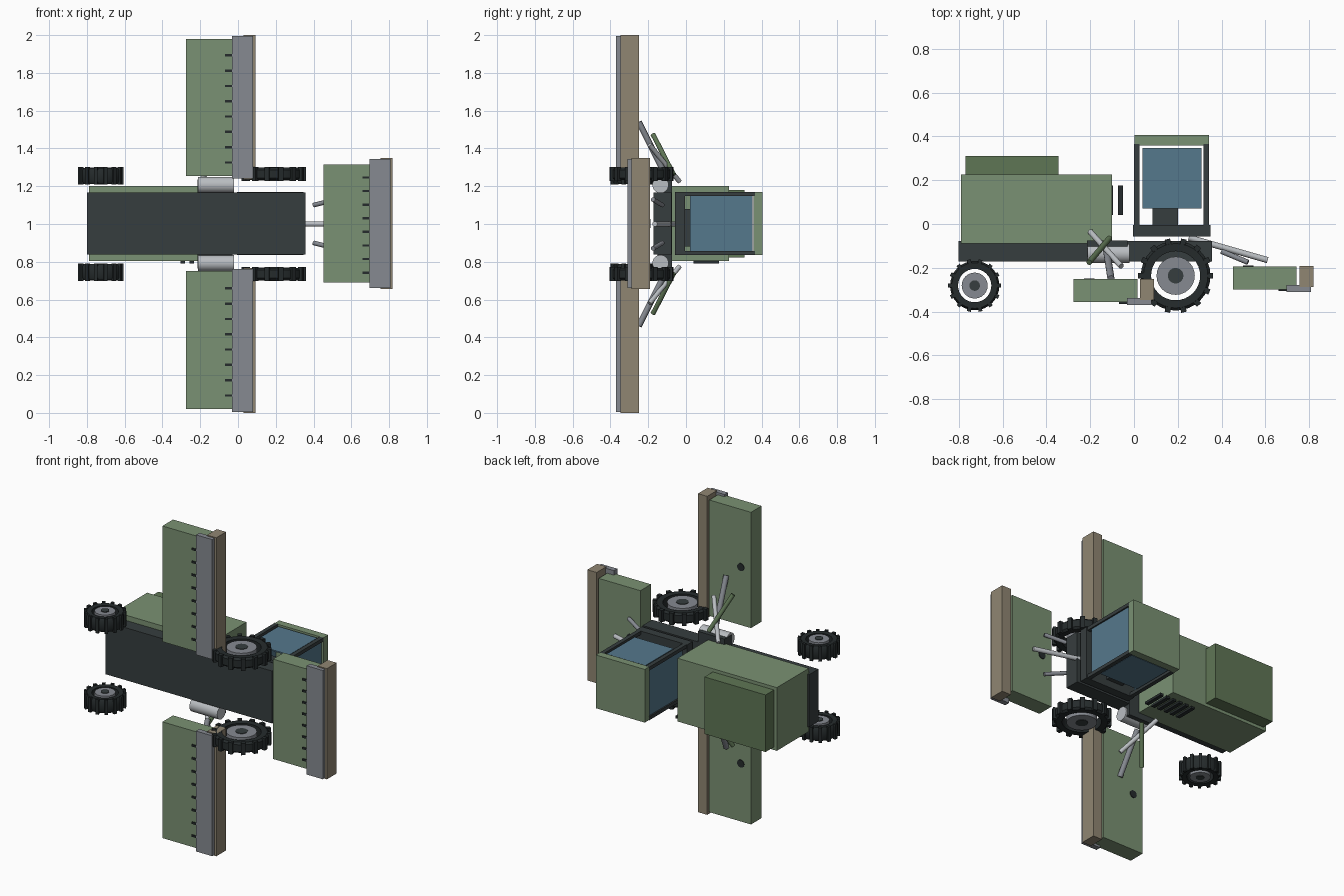
import bpy, bmesh, math
from mathutils import Vector, Matrix

if "Cube" in bpy.data.objects:
    bpy.data.objects.remove(bpy.data.objects["Cube"])


def material(name, hex_colour):
    m = bpy.data.materials.new(name)
    rgb = [int(hex_colour[i:i + 2], 16) / 255 for i in (0, 2, 4)]
    m.diffuse_color = [c / 12.92 if c < 0.04045 else ((c + 0.055) / 1.055) ** 2.4 for c in rgb] + [1]
    m.use_nodes = True
    m.node_tree.nodes["Principled BSDF"].inputs["Base Color"].default_value = m.diffuse_color
    return m


GREEN = material("field green", "7A9173")
DARK_GREEN = material("dark green", "5F7655")
CHARCOAL = material("charcoal", "363D3E")
RUBBER = material("rubber", "252B2C")
GREY = material("steel grey", "868A91")
SILVER = material("silver", "B9BDC1")
TAN = material("tan", "908672")
GLASS = material("blue glass", "55788C")


def finish(name, bm, mat, smooth=False):
    bmesh.ops.recalc_face_normals(bm, faces=bm.faces)
    me = bpy.data.meshes.new(name)
    bm.to_mesh(me)
    bm.free()
    me.materials.append(mat)
    ob = bpy.data.objects.new(name, me)
    bpy.context.collection.objects.link(ob)
    if smooth:
        bpy.ops.object.select_all(action='DESELECT')
        ob.select_set(True)
        bpy.context.view_layer.objects.active = ob
        bpy.ops.object.shade_smooth_by_angle(angle=math.radians(35))
    return ob


def add_box(bm, x, y, z):
    size = [b - a for a, b in (x, y, z)]
    mid = [(a + b) / 2 for a, b in (x, y, z)]
    bmesh.ops.create_cube(bm, size=1, matrix=Matrix.Translation(mid) @ Matrix.Diagonal((*size, 1)))


def boxes(name, mat, *ranges):
    bm = bmesh.new()
    for r in ranges:
        add_box(bm, *r)
    return finish(name, bm, mat)


def tube(name, mat, a, b, r, segments=16):
    a, b = Vector(a), Vector(b)
    bm = bmesh.new()
    rot = (b - a).to_track_quat('Z', 'Y').to_matrix().to_4x4()
    bmesh.ops.create_cone(bm, cap_ends=True, segments=segments, radius1=r, radius2=r,
                          depth=(b - a).length, matrix=Matrix.Translation((a + b) / 2) @ rot)
    return finish(name, bm, mat, True)


def wheel(name, x, y, z, r, inner, width, lugs=14):
    h = width / 2
    # Tyre: a closed profile swept around the z direction
    profile = [(inner, -h * .85), (r * .86, -h * .9), (r * .93, -h * .6), (r * .93, h * .6),
               (r * .86, h * .9), (inner, h * .85)]
    bm = bmesh.new()
    n = 32
    rings = [[bm.verts.new((x + p * math.cos(t), y + p * math.sin(t), z + q)) for p, q in profile]
             for t in (math.tau * i / n for i in range(n))]
    for i in range(n):
        a, b = rings[i], rings[(i + 1) % n]
        for j in range(len(profile)):
            k = (j + 1) % len(profile)
            bm.faces.new((a[j], a[k], b[k], b[j]))
    finish(name + "_tyre", bm, RUBBER, True)
    # Tread lugs
    bm = bmesh.new()
    for i in range(lugs):
        m = (Matrix.Translation((x, y, z)) @ Matrix.Rotation(math.tau * i / lugs, 4, 'Z')
             @ Matrix.Translation((r * .93, 0, 0)) @ Matrix.Diagonal((r * .14, r * .15, width, 1)))
        bmesh.ops.create_cube(bm, size=1, matrix=m)
    finish(name + "_lugs", bm, RUBBER)
    # Rim disc and hub
    tube(name + "_rim", GREY, (x, y, z - h * .92), (x, y, z + h * .92), inner * .78, 24)
    tube(name + "_hub", CHARCOAL, (x, y, z - h), (x, y, z + h), inner * .32, 16)


def mower(name, x, top, z0, z1, teeth, inset_low, inset_high):
    mid = (z0 + z1) / 2
    boxes(name + "_deck", GREEN, ((x, x + .29), (top - .105, top), (z0 + inset_low, z1 - inset_high)))
    boxes(name + "_front_bar", TAN, ((x + .303, x + .367), (top - .095, top + .002), (z0, z1)))
    boxes(name + "_skid", GREY, ((x + .243, x + .355), (top - .118, top - .085), (z0 + .006, z1 - .006)))
    bm = bmesh.new()
    for i in range(8):
        z = mid - .008 + (i - 3.5) * teeth
        add_box(bm, (x + .207, x + .25), (top - .112, top - .1), (z - .006, z + .006))
    finish(name + "_teeth", bm, RUBBER)
    tube(name + "_deck_cap", RUBBER, (x + .07, top + .004, mid), (x + .07, top - .01, mid), .024)


# Frame and engine body
boxes("chassis", CHARCOAL, ((-.8, .357), (-.172, -.078), (.838, 1.167)))
boxes("engine_body", GREEN, ((-.79, -.1), (-.09, .227), (.803, 1.2)))
boxes("engine_hood", DARK_GREEN, ((-.77, -.345), (.22, .31), (.822, 1.18)))
boxes("side_vents", RUBBER, *[((x - .012, x + .012), (.04, .175), (.79, .806))
                              for x in (-.062 - .046 * i for i in range(6))])
boxes("lift_crossbeam", CHARCOAL, ((-.215, -.03), (-.15, -.075), (.765, 1.235)))

# Cab: floor, seat, corner pillars, panes, roof
boxes("cab_floor", CHARCOAL, ((-.005, .348), (-.058, -.005), (.835, 1.17)))
boxes("seat", CHARCOAL, ((.085, .2), (-.01, .08), (.88, 1.08)))
boxes("cab_pillars", CHARCOAL, *[((x, x + .026), (-.01, .365), (z, z + .022))
                                 for x in (0, .317) for z in (.836, 1.148)])
boxes("cab_side_glass", GLASS, *[((.038, .308), (.07, .347), (z - .004, z + .004)) for z in (.846, 1.16)])
boxes("cab_end_glass", GLASS, *[((x - .004, x + .004), (.02, .352), (.855, 1.15)) for x in (.013, .33)])
boxes("cab_roof", GREEN, ((.003, .343), (.358, .405), (.836, 1.17)))

# Parts repeated on both sides of the middle plane z = 1
for side, s in (("left", 1), ("right", -1)):
    def m(x, y, z):
        return (x, y, 1 + s * z)
    wheel(side + "_front_wheel", .19, -.236, 1 + s * .265, .171, .112, .074)
    wheel(side + "_rear_wheel", -.727, -.281, 1 + s * .255, .121, .076, .094)
    tube(side + "_lift_drum", SILVER, m(-.213, -.135, .207), m(-.02, -.135, .207), .043, 24)
    tube(side + "_lift_arm", GREY, m(-.105, -.25, .54), m(-.125, -.12, .28), .016)
    tube(side + "_lift_rod", DARK_GREEN, m(-.205, -.175, .475), m(-.112, -.065, .26), .013)
    tube(side + "_lift_ram", SILVER, m(-.058, -.193, .42), m(-.2, -.035, .225), .013)
    tube(side + "_front_link", GREY, m(.4, -.125, .1), m(.52, -.175, .13), .012)
tube("front_ram", SILVER, (.25, -.062, 1), (.61, -.165, 1), .014)

# Cutting units
mower("left_mower", -.275, -.252, 1.235, 2.0, .081, .018, .02)
mower("right_mower", -.275, -.252, 0.0, .768, .081, .02, .018)
mower("front_mower", .452, -.193, .655, 1.35, .072, .034, .034)
